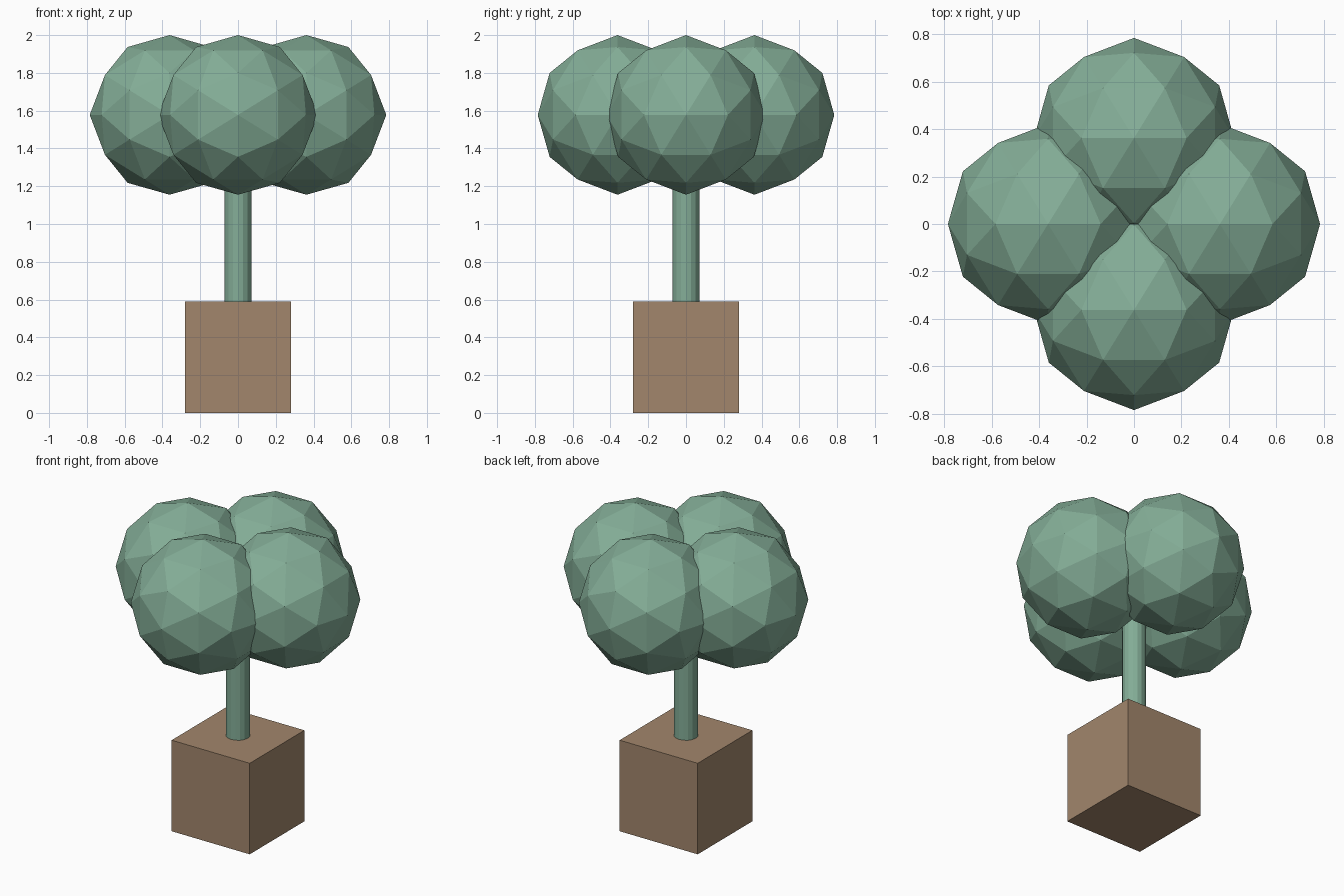
import bpy, bmesh, math
from mathutils import Vector

if "Cube" in bpy.data.objects:
    bpy.data.objects.remove(bpy.data.objects["Cube"])

PHI = (1 + math.sqrt(5)) / 2
R, OFFSET, CROWN_Z = 0.4225, 0.3625, 1.5775
POT_W, POT_H = 0.56, 0.59
TRUNK_R, TRUNK_TOP = 0.071, 1.6


def material(name, color):
    m = bpy.data.materials.new(name)
    m.diffuse_color = (*color, 1)
    m.use_nodes = True
    m.node_tree.nodes["Principled BSDF"].inputs["Base Color"].default_value = m.diffuse_color
    return m


def add_object(name, bm, mat, location):
    bmesh.ops.recalc_face_normals(bm, faces=bm.faces)
    mesh = bpy.data.meshes.new(name)
    bm.to_mesh(mesh)
    bm.free()
    mesh.materials.append(mat)
    ob = bpy.data.objects.new(name, mesh)
    ob.location = location
    bpy.context.collection.objects.link(ob)


def leaf_ball():
    # icosahedron with its two-fold axes on x, y, z, subdivided once
    bm = bmesh.new()
    for a in (-1, 1):
        for b in (-PHI, PHI):
            for co in ((b, a, 0), (0, b, a), (a, 0, b)):
                bm.verts.new(co)
    bmesh.ops.convex_hull(bm, input=bm.verts)
    bmesh.ops.subdivide_edges(bm, edges=bm.edges[:], cuts=1, use_grid_fill=True)
    for v in bm.verts:
        v.co = v.co.normalized() * R
    return bm


green = material("leaf_green", (0.23, 0.42, 0.31))
brown = material("pot_brown", (0.36, 0.24, 0.15))

# square pot
bm = bmesh.new()
bmesh.ops.create_cube(bm, size=1)
bmesh.ops.scale(bm, vec=Vector((POT_W, POT_W, POT_H)), verts=bm.verts)
add_object("pot", bm, brown, (0, 0, POT_H / 2))

# trunk
bm = bmesh.new()
bmesh.ops.create_cone(bm, cap_ends=True, segments=16, radius1=TRUNK_R,
                      radius2=TRUNK_R, depth=TRUNK_TOP - POT_H)
add_object("trunk", bm, green, (0, 0, (TRUNK_TOP + POT_H) / 2))

# four leaf balls around the trunk
for name, x, y in (("right", 1, 0), ("left", -1, 0), ("back", 0, 1), ("front", 0, -1)):
    add_object("foliage_" + name, leaf_ball(), green, (x * OFFSET, y * OFFSET, CROWN_Z))
